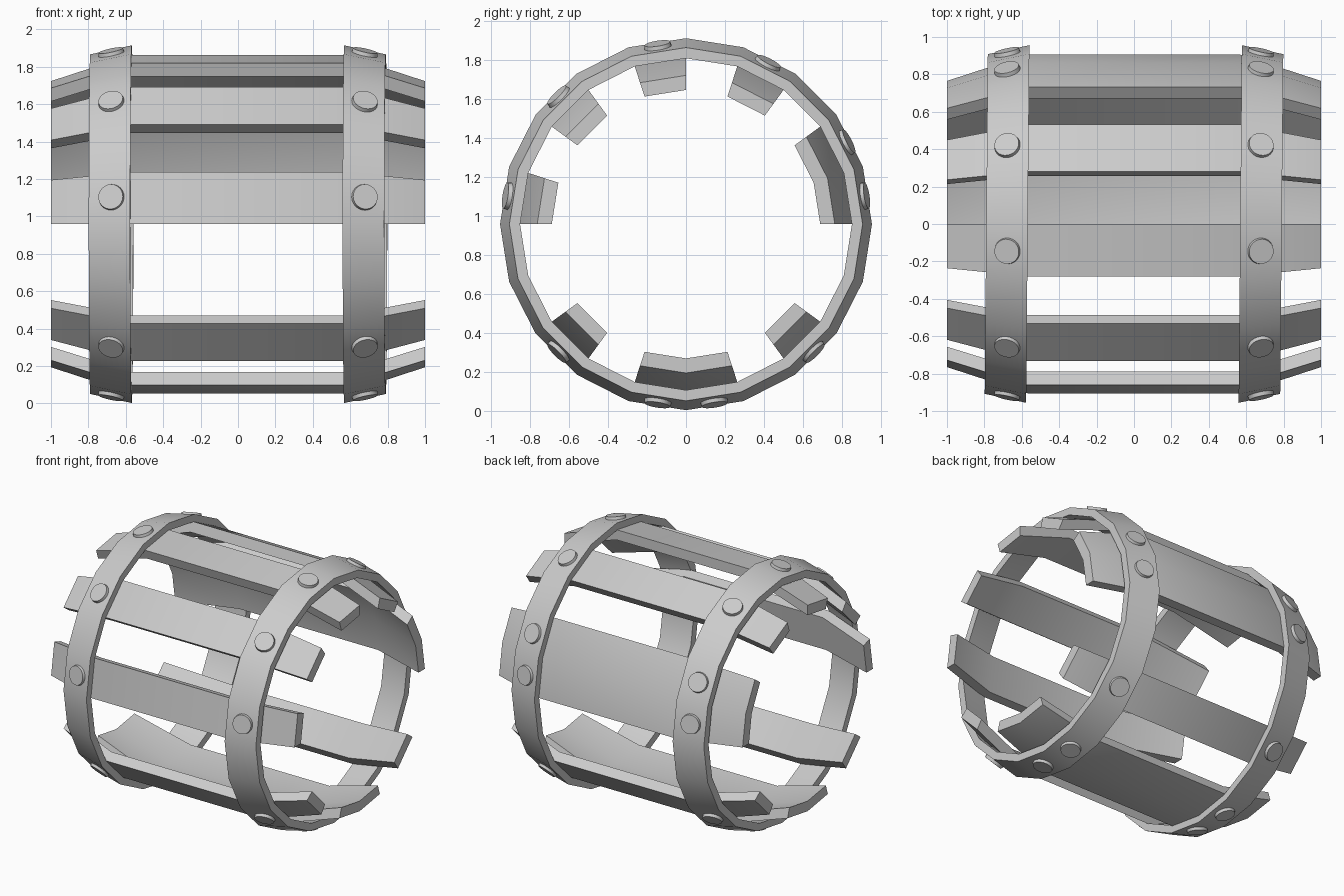
import bpy
import bmesh
import math
from mathutils import Matrix, Vector

STEP = 18          # degrees per facet, twenty facets around
CENTER_Z = 0.958
LEAN = 0.009       # hoops sit very slightly askew

cube = bpy.data.objects.get("Cube")
if cube:
    bpy.data.objects.remove(cube, do_unlink=True)

grey = bpy.data.materials.new("plain_grey")
grey.use_nodes = True
color = (0.6, 0.6, 0.6, 1)
grey.diffuse_color = color
grey.node_tree.nodes["Principled BSDF"].inputs["Base Color"].default_value = color


def finish(bm, name):
    bmesh.ops.recalc_face_normals(bm, faces=bm.faces[:])
    mesh = bpy.data.meshes.new(name)
    bm.to_mesh(mesh)
    bm.free()
    mesh.materials.append(grey)
    obj = bpy.data.objects.new(name, mesh)
    bpy.context.collection.objects.link(obj)
    bpy.ops.object.select_all(action="DESELECT")
    obj.select_set(True)
    bpy.context.view_layer.objects.active = obj
    bpy.ops.object.shade_smooth_by_angle(angle=math.radians(30))
    return obj


def around(x, radius, degrees, lean=0):
    """Point at a given angle about the x axis, measured from +y towards +z."""
    a = math.radians(degrees)
    y = radius * math.cos(a)
    return Vector((x + lean * y, y, CENTER_Z + radius * math.sin(a)))


def sweep(name, profile, start, segments, lean=0):
    """Sweep a closed (x, radius) profile about the x axis."""
    bm = bmesh.new()
    closed = segments * STEP == 360
    rings = [[bm.verts.new(around(x, r, start + i * STEP, lean)) for x, r in profile]
             for i in range(segments + (not closed))]
    n = len(profile)
    for i in range(segments):
        a, b = rings[i], rings[(i + 1) % len(rings)]
        for j in range(n):
            k = (j + 1) % n
            bm.faces.new((a[j], a[k], b[k], b[j]))
    if not closed:
        # end caps as quads between the outer and inner outlines
        for ring in (rings[0], rings[-1]):
            for j in range(n // 2 - 1):
                bm.faces.new((ring[j], ring[j + 1], ring[n - 2 - j], ring[n - 1 - j]))
    return finish(bm, name)


# Staves: flat in the middle, tapering towards both ends
outer = [(-1, 0.765), (-0.57, 0.905), (0.57, 0.905), (1, 0.765)]
stave_profile = outer + [(x, r - 0.075) for x, r in reversed(outer)]
staves = {
    "back_stave": (0, 2),
    "upper_back_stave": (54, 1),
    "top_stave": (90, 1),
    "upper_front_stave": (126, 1),
    "front_stave": (162, 1),
    "lower_front_stave": (216, 1),
    "bottom_stave": (252, 2),
    "lower_back_stave": (306, 1),
}
for name, (start, segments) in staves.items():
    sweep(name, stave_profile, start, segments)

# Hoops and their rivets, mirrored left and right
for label, side in (("left", 1), ("right", -1)):
    hoop = [(0.568, 0.956), (0.79, 0.908), (0.79, 0.853), (0.568, 0.901)]
    sweep(label + "_hoop", [(side * x, r) for x, r in hoop], 0, 20, LEAN)

    bm = bmesh.new()
    slope = math.atan2(0.048, 0.222)
    for start, segments in staves.values():
        for i in range(segments):
            angle = start + (i + 0.5) * STEP
            radial = around(0, 1, angle) - Vector((0, 0, CENTER_Z))
            normal = radial * math.cos(slope) + Vector((side * math.sin(slope), 0, 0))
            place = around(side * 0.677, 0.921, angle) + normal * 0.005
            turn = normal.to_track_quat("Z", "Y").to_matrix().to_4x4()
            bmesh.ops.create_cone(bm, cap_ends=True, segments=24, radius1=0.072,
                                  radius2=0.067, depth=0.03,
                                  matrix=Matrix.Translation(place) @ turn)
    finish(bm, label + "_rivets")
